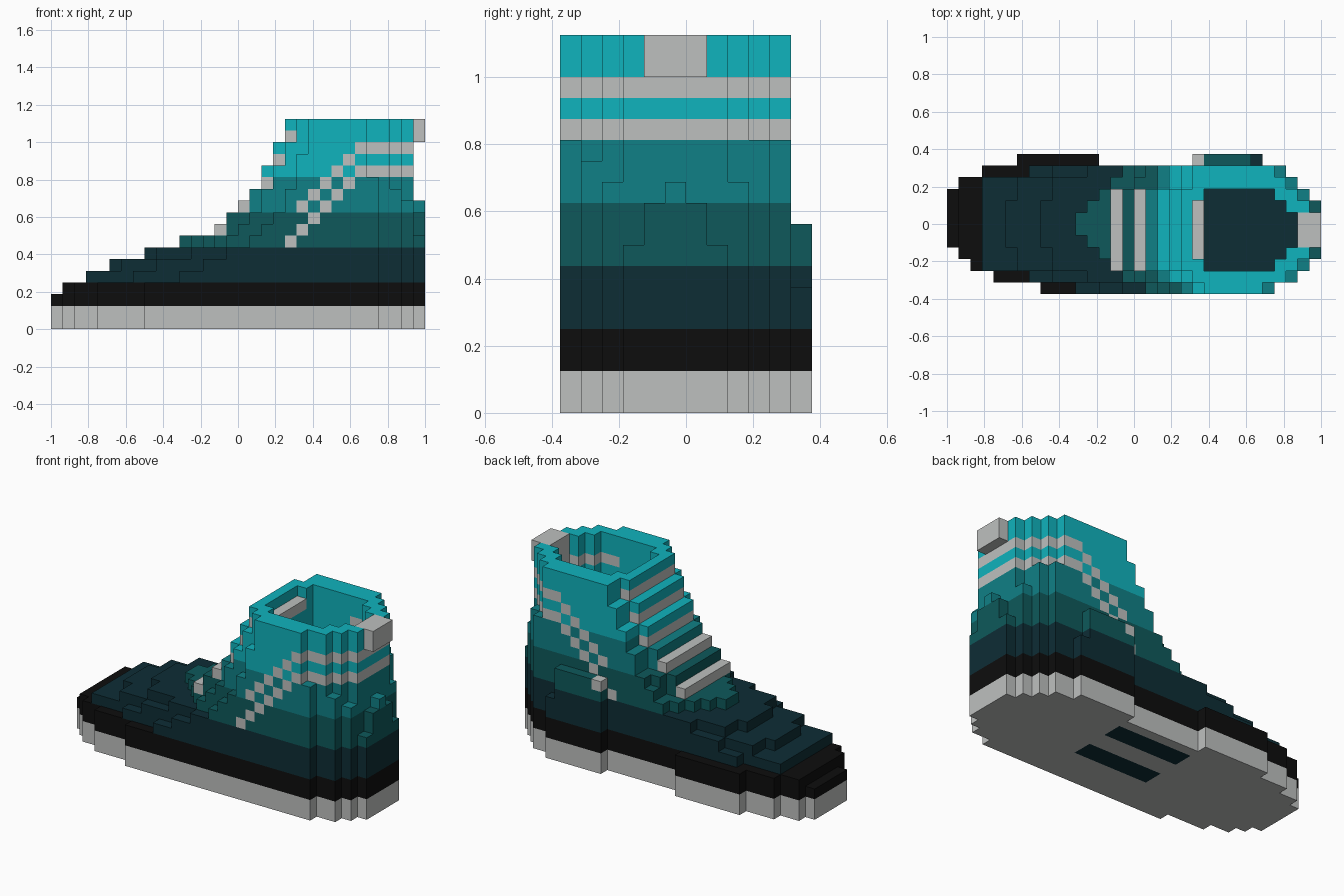
import bpy, bmesh

cube = bpy.data.objects.get("Cube")
if cube:
    bpy.data.objects.remove(cube, do_unlink=True)

U = 1 / 16  # block size


def linear(c):
    c /= 255
    return c / 12.92 if c <= 0.04045 else ((c + 0.055) / 1.055) ** 2.4


def material(name, rgb):
    m = bpy.data.materials.new(name)
    col = [linear(c) for c in rgb] + [1]
    m.diffuse_color = col
    m.use_nodes = True
    m.node_tree.nodes["Principled BSDF"].inputs["Base Color"].default_value = col
    return m


MATS = {
    "pale": material("pale_grey", (190, 192, 191)),
    "black": material("black", (13, 13, 13)),
    "navy": material("deep_navy", (13, 45, 53)),
    "dark": material("dark_teal", (14, 89, 91)),
    "teal": material("teal", (16, 128, 134)),
    "cyan": material("bright_cyan", (16, 179, 189)),
}
NAMES = list(MATS)


def step(table, x):
    """Value of the last table entry that starts at or before x."""
    value = table[0][1]
    for start, v in table:
        if x >= start:
            value = v
    return value


# Plan outline: near side and far side of the shoe along its length
NEAR = [(-16, -2), (-15, -3), (-14, -4), (-12, -5), (-8, -6), (12, -5), (14, -4), (15, -3)]
FAR = [(-16, 3), (-15, 4), (-13, 5), (-10, 6), (-3, 5), (5, 6), (11, 5), (13, 4), (14, 3), (15, 2)]

# Stepped height profiles: shoulder rows and outer rows
SHOULDER = [(-16, 4), (-9, 5), (-7, 6), (-4, 7), (-1, 8), (0, 9), (1, 10),
            (2, 12), (3, 14), (4, 16), (5, 18)]
OUTER = [(-16, 4), (-5, 5), (-3, 6), (-1, 7), (1, 8), (2, 9), (3, 10),
         (4, 12), (5, 15), (6, 18)]
FAR_OUTER = [(-16, 4), (5, 9), (10, 6)]

# Collar: where each row ends at the heel, and the height behind that
COLLAR_END = {-6: (11, 13), -5: (13, 12), -4: (14, 11), 2: (14, 11), 3: (13, 13), 4: (12, 13)}
HEEL_CAP = {-3: 8, -2: 10, -1: 11, 0: 10, 1: 8}


def centre_height(x, row):
    d = row if row >= 0 else -1 - row
    up = 1 if row == 3 else 0
    return step([(-16, 3), (-15, 4), (-13, 5), (-11 + d // 2, 6), (-8 + d // 2, 7),
                 (-5 + d, 8), (-1 + up, 10), (1 + up, 12), (2 + up, 14),
                 (3 + up, 16), (4 + up, 18)], x)


def height(x, row):
    if row == 5:
        return step(FAR_OUTER, x)
    if x == 15:
        return HEEL_CAP[row]
    end, low = COLLAR_END.get(row, (15, 0))
    if x >= end:
        return low
    if row == -6:
        return step(OUTER, x)
    if row in (-5, 4):
        return step(SHOULDER, x)
    if x == 5 and -3 <= row <= 1:
        return 17
    return centre_height(x, row)


def in_opening(x, row):
    return ((6 <= x < 12 and -4 <= row <= 2) or (x == 12 and -3 <= row <= 1)
            or (x == 13 and -2 <= row <= 0))


def part_and_colour(x, row, z):
    if z < 2:
        return "sole", "pale"
    if z < 4:
        return "midsole", "black"
    tongue = -4 <= row <= 2
    if tongue and (x, z) in ((2, 12), (3, 14), (4, 16)):
        return "laces", "pale"
    if x == 5 and z == 16 and -3 <= row <= 1:
        return "laces", "pale"
    if x >= 10 and z in (13, 15):
        return "side_stripes", "pale"
    if row in (-6, 4, 5) and ((z == x + 3 and 4 <= x < 10) or (z == x + 5 and 5 <= x < 10)):
        return "side_stripes", "pale"
    if z < 7:
        return "lower_upper", "navy"
    if z < 10:
        return "middle_upper", "dark"
    if z < 13:
        return "ankle", "teal"
    return "collar", "cyan"


# Fill the block grid
blocks = {}
for x in range(-16, 16):
    for row in range(step(NEAR, x), step(FAR, x)):
        top = 5 if in_opening(x, row) else height(x, row)
        for z in range(top):
            blocks[x, row, z] = part_and_colour(x, row, z)

# Raised lace bars
for row in range(-4, 3):
    for x, z in ((-2, 8), (0, 10)):
        blocks[x, row, z] = ("laces", "pale")

# Pull tab at the heel
for x in (14, 15):
    for row in (-2, -1, 0):
        for z in (16, 17):
            blocks[x, row, z] = ("heel_tab", "pale")

SIDES = {
    (1, 0, 0): ((1, 0, 0), (1, 1, 0), (1, 1, 1), (1, 0, 1)),
    (-1, 0, 0): ((0, 0, 0), (0, 0, 1), (0, 1, 1), (0, 1, 0)),
    (0, 1, 0): ((0, 1, 0), (0, 1, 1), (1, 1, 1), (1, 1, 0)),
    (0, -1, 0): ((0, 0, 0), (1, 0, 0), (1, 0, 1), (0, 0, 1)),
    (0, 0, 1): ((0, 0, 1), (1, 0, 1), (1, 1, 1), (0, 1, 1)),
    (0, 0, -1): ((0, 0, 0), (0, 1, 0), (1, 1, 0), (1, 0, 0)),
}


def build_part(name):
    """Skin the exposed sides of one part's blocks and merge flat areas."""
    bm = bmesh.new()
    used = []
    for (x, y, z), (part, colour) in blocks.items():
        if part != name:
            continue
        for (dx, dy, dz), corners in SIDES.items():
            if (x + dx, y + dy, z + dz) in blocks:
                continue
            c = colour
            # two dark tread bars under the sole
            if z == 0 and dz == -1 and -3 <= x < 5 and y in (-2, -1, 2, 3):
                c = "navy"
            if c not in used:
                used.append(c)
            f = bm.faces.new([bm.verts.new(((x + a) * U, (y + b) * U, (z + h) * U))
                              for a, b, h in corners])
            f.material_index = used.index(c)
    bmesh.ops.remove_doubles(bm, verts=bm.verts, dist=U / 100)
    bmesh.ops.dissolve_limit(bm, angle_limit=0.01, verts=bm.verts, edges=bm.edges,
                             delimit={'MATERIAL'})
    mesh = bpy.data.meshes.new(name)
    bm.to_mesh(mesh)
    bm.free()
    for c in used:
        mesh.materials.append(MATS[c])
    bpy.context.collection.objects.link(bpy.data.objects.new(name, mesh))


for part in sorted({p for p, _ in blocks.values()}):
    build_part(part)
